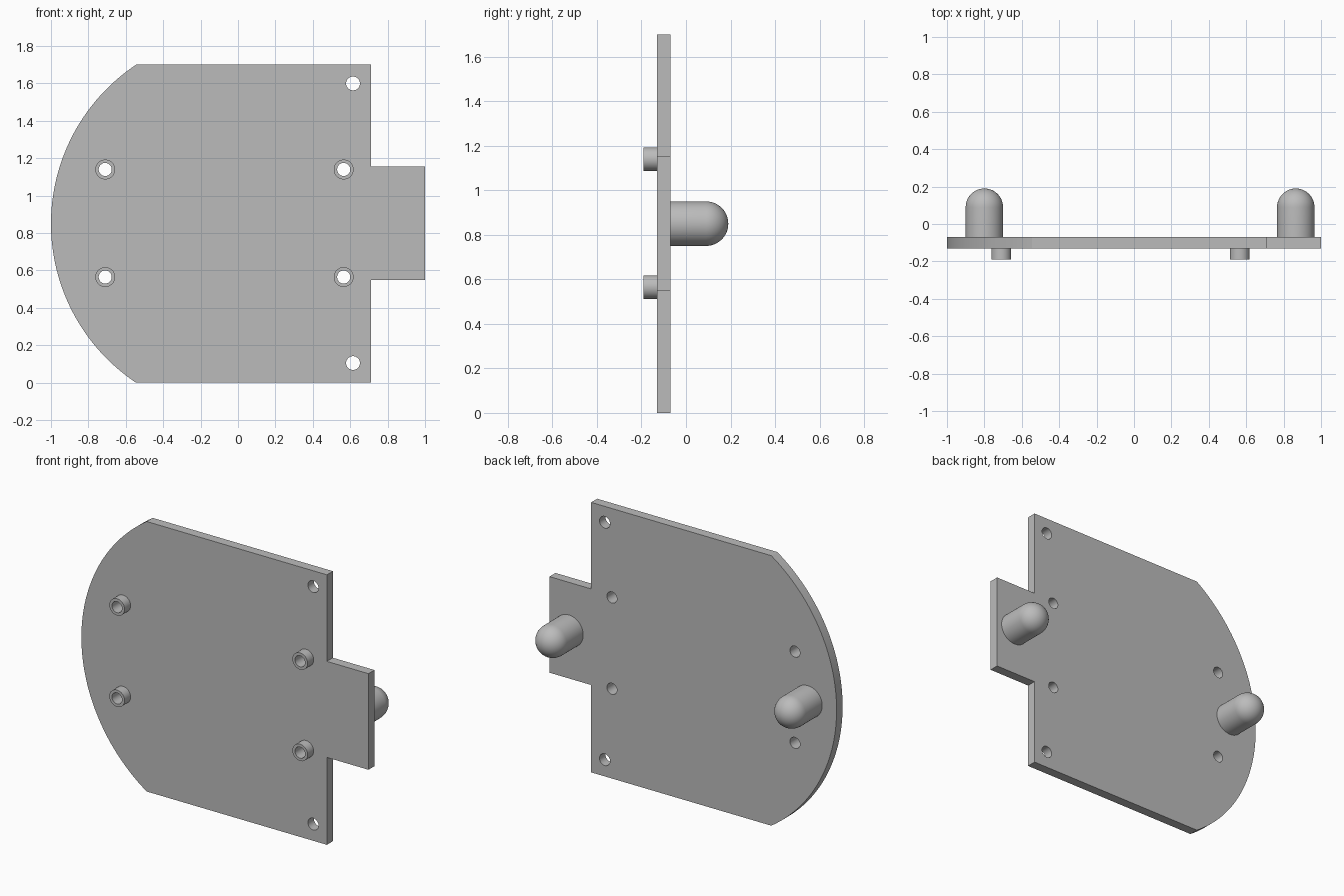
import bpy, bmesh
from math import sin, cos, pi, asin, radians
from mathutils import Matrix

cube = bpy.data.objects.get("Cube")
if cube:
    bpy.data.objects.remove(cube, do_unlink=True)

grey = bpy.data.materials.new("plain_grey")
grey.use_nodes = True
colour = (0.5, 0.5, 0.5, 1)
grey.diffuse_color = colour
grey.node_tree.nodes["Principled BSDF"].inputs["Base Color"].default_value = colour


def finish(bm, name):
    """Turn a bmesh into a shaded grey object."""
    bmesh.ops.remove_doubles(bm, verts=bm.verts, dist=1e-5)
    bmesh.ops.recalc_face_normals(bm, faces=bm.faces)
    mesh = bpy.data.meshes.new(name)
    bm.to_mesh(mesh)
    bm.free()
    mesh.materials.clear()
    mesh.materials.append(grey)
    obj = bpy.data.objects.new(name, mesh)
    bpy.context.collection.objects.link(obj)
    bpy.ops.object.select_all(action="DESELECT")
    obj.select_set(True)
    bpy.context.view_layer.objects.active = obj
    bpy.ops.object.shade_smooth_by_angle(angle=radians(30))
    return obj


def circle(x, z, r, n=40):
    return [(x + r * cos(2 * pi * i / n), z + r * sin(2 * pi * i / n)) for i in range(n)]


def slab(name, loops, y_front, y_back):
    """Extrude an outline with holes, drawn in x and z, along y."""
    curve = bpy.data.curves.new(name, "CURVE")
    curve.dimensions = "2D"
    curve.fill_mode = "BOTH"
    curve.extrude = (y_back - y_front) / 2
    for loop in loops:
        spline = curve.splines.new("POLY")
        spline.points.add(len(loop) - 1)
        for point, (x, z) in zip(spline.points, loop):
            point.co = (x, z, 0, 1)
        spline.use_cyclic_u = True
    helper = bpy.data.objects.new(name + "_outline", curve)
    bpy.context.collection.objects.link(helper)
    graph = bpy.context.evaluated_depsgraph_get()
    flat = bpy.data.meshes.new_from_object(helper.evaluated_get(graph))
    bm = bmesh.new()
    bm.from_mesh(flat)
    bpy.data.objects.remove(helper, do_unlink=True)
    bpy.data.meshes.remove(flat)
    bm.transform(Matrix.Translation((0, (y_front + y_back) / 2, 0)) @ Matrix.Rotation(pi / 2, 4, "X"))
    return finish(bm, name)


def peg(name, x, z, r, y_base, y_tip):
    """Round-ended pin, lathed about an axis along y."""
    steps = 12
    profile = [(0, y_base), (r, y_base)]
    for i in range(steps + 1):
        a = i * pi / 2 / steps
        profile.append((r * cos(a), y_tip - r + r * sin(a)))
    bm = bmesh.new()
    verts = [bm.verts.new((x + d, y, z)) for d, y in profile]
    edges = [bm.edges.new(pair) for pair in zip(verts, verts[1:])]
    bmesh.ops.spin(bm, geom=verts + edges, cent=(x, 0, z), axis=(0, 1, 0),
                   angle=2 * pi, steps=48, use_merge=True)
    return finish(bm, name)


MID, FRONT, BACK = 0.85, -0.13, -0.07

# Plate outline: square side with a tab, and a bowed opposite side
radius = 1.0214
half = asin(MID / radius)
outline = [(0.71, 0), (0.71, 0.55), (1, 0.55), (1, 1.155), (0.71, 1.155), (0.71, 2 * MID)]
for i in range(65):
    a = pi - half + 2 * half * i / 64
    outline.append((radius - 1 + radius * cos(a), MID + radius * sin(a)))

# Mounting holes and corner holes
mounts = {"right_lower": (-0.71, 0.565), "right_upper": (-0.71, 1.14),
          "left_lower": (0.565, 0.565), "left_upper": (0.565, 1.14)}
holes = [circle(x, z, 0.035) for x, z in mounts.values()]
holes += [circle(0.615, z, 0.037) for z in (0.105, 1.6)]
slab("base_plate", [outline] + holes, FRONT, BACK)

# Hollow standoffs on the front
for side, (x, z) in mounts.items():
    slab(side + "_standoff", [circle(x, z, 0.053), circle(x, z, 0.035)], -0.19, FRONT)

# Round-ended pegs on the back
for side, x in (("right", -0.8), ("left", 0.865)):
    peg(side + "_peg", x, MID, 0.1, BACK, 0.19)
